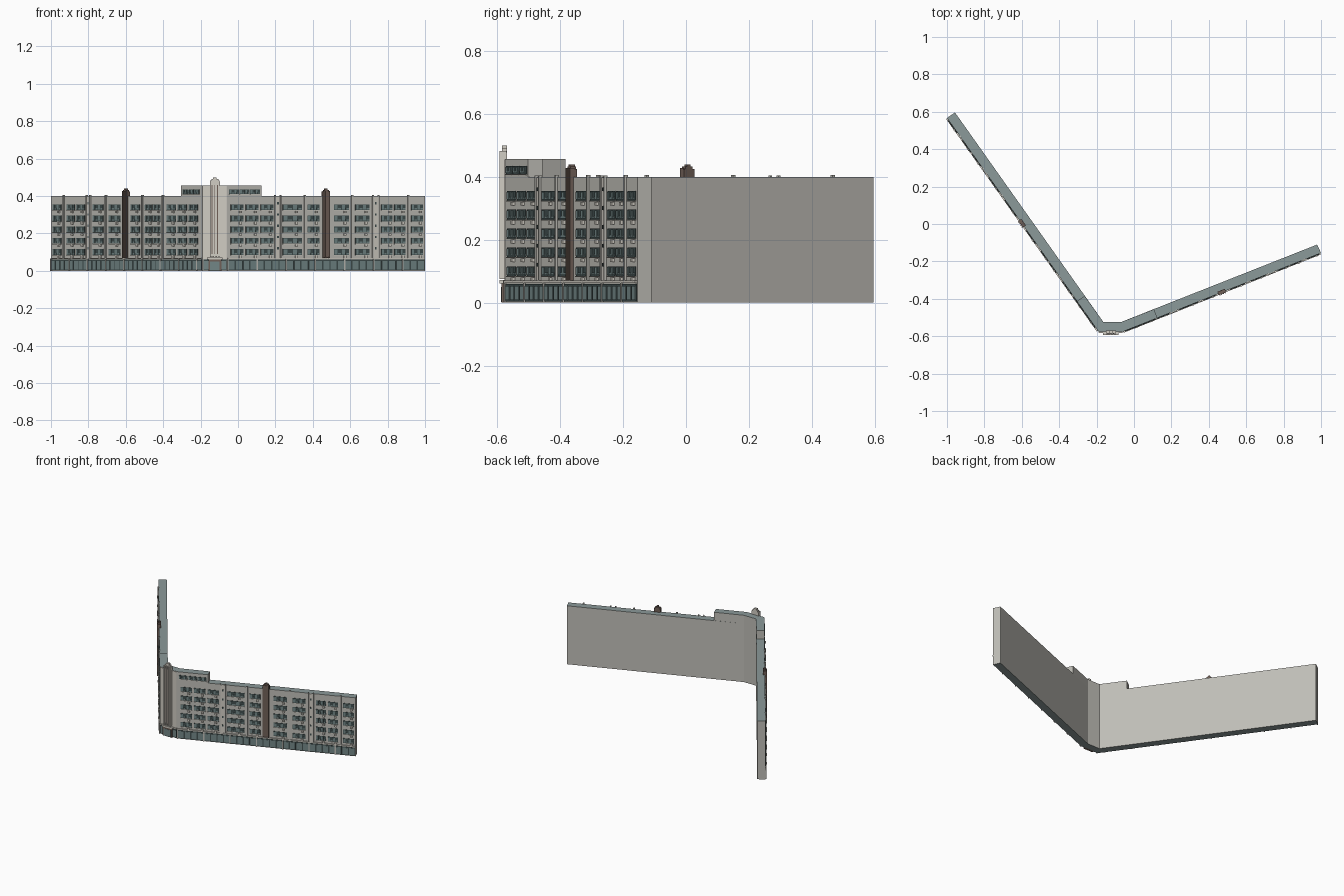
import bpy, bmesh
from mathutils import Vector

cube = bpy.data.objects.get("Cube")
if cube:
    bpy.data.objects.remove(cube)


def material(name, r, g, b):
    m = bpy.data.materials.new(name)
    m.use_nodes = True
    m.diffuse_color = (r, g, b, 1)
    m.node_tree.nodes["Principled BSDF"].inputs["Base Color"].default_value = (r, g, b, 1)
    return m


WALL = material("grey render", 0.52, 0.51, 0.47)
TRIM = material("pale stone", 0.64, 0.61, 0.55)
ROOF = material("grey teal roof", 0.26, 0.32, 0.32)
GLASS = material("teal glass", 0.17, 0.24, 0.24)
DARK = material("dark glass", 0.05, 0.075, 0.075)
BRICK = material("brown brick", 0.16, 0.115, 0.095)

# Facade line: left wing, short centre, right wing
FRONT = [Vector(p) for p in ((-1, 0.567), (-0.19, -0.575), (-0.058, -0.575), (1, -0.155))]
BACK = [Vector(p) for p in ((-0.957, 0.596), (-0.163, -0.525), (-0.071, -0.525), (0.979, -0.11))]
RIGHT_WING, CENTRE, LEFT_WING = 2, 1, 0
parts = {}


def along(wing, x, d=0.0):
    """Point of the facade at a given x, moved outward by d."""
    a, b = FRONT[wing], FRONT[wing + 1]
    u = (b - a).normalized()
    return a + u * ((x - a.x) / u.x) + Vector((u.y, -u.x)) * d


def prism(name, outline, z0, z1, mat):
    """Adds an upright prism to the named part."""
    bm = parts.setdefault(name, (bmesh.new(), mat))[0]
    low = [bm.verts.new((p.x, p.y, z0)) for p in outline]
    top = [bm.verts.new((p.x, p.y, z1)) for p in outline]
    bm.faces.new(low[::-1])
    bm.faces.new(top)
    n = len(outline)
    for i in range(n):
        j = (i + 1) % n
        bm.faces.new((low[i], low[j], top[j], top[i]))


def box(name, wing, x0, x1, z0, z1, d, mat, inner=-0.004):
    prism(name, [along(wing, x0, d), along(wing, x1, d),
                 along(wing, x1, inner), along(wing, x0, inner)], z0, z1, mat)


def length(wing, x0, x1):
    return (along(wing, x1) - along(wing, x0)).length


def rate(wing):
    """x travelled per unit of wall."""
    return 1 / length(wing, 0, 1)


# Main block and raised upper storey
prism("main_block", FRONT + BACK[::-1], 0, 0.40, WALL)
pl, pr = -0.305, 0.125
prism("upper_storey", [along(0, pl), FRONT[1], FRONT[2], along(2, pr),
                       along(2, pr, -0.05), BACK[2], BACK[1], along(0, pl, -0.05)],
      0.40, 0.457, WALL)


# One window: dark sheet, pale teal panes, sill and cooling unit below
def window(wing, xc, width, z, height, cooler=True):
    r = rate(wing)
    w = width * r
    x0 = xc - w / 2
    box("window_recesses", wing, x0, x0 + w, z, z + height, 0.002, DARK)
    panes = 4
    step = w / panes
    for i in range(panes):
        if i % 2 == 0:
            box("window_panes", wing, x0 + step * (i + 0.1), x0 + step * (i + 0.9),
                z + 0.003, z + height - 0.003, 0.004, GLASS)
        else:
            box("window_panes", wing, x0 + step * (i + 0.1), x0 + step * (i + 0.9),
                z + 0.003, z + height * 0.35, 0.004, GLASS)
    box("window_sills", wing, x0, x0 + w, z - 0.003, z, 0.005, TRIM)
    if cooler:
        xa = xc + w * 0.15
        box("cooling_units", wing, xa, xa + 0.014 * r, z - 0.016, z - 0.004, 0.009, TRIM)


# Five storeys of windows, set out between the piers
bays = {
    LEFT_WING: [(-0.995, -0.94), (-0.92, -0.815), (-0.78, -0.715), (-0.695, -0.622),
                (-0.578, -0.52), (-0.5, -0.41), (-0.385, -0.21)],
    RIGHT_WING: [(-0.045, 0.195), (0.23, 0.35), (0.365, 0.44), (0.505, 0.6),
                 (0.62, 0.71), (0.76, 0.9), (0.92, 0.995)],
}
for wing, spans in bays.items():
    for x0, x1 in spans:
        count = max(1, round(length(wing, x0, x1) / 0.088))
        step = (x1 - x0) / count
        wide = length(wing, 0, step) * 0.85
        for floor in range(5):
            for i in range(count):
                window(wing, x0 + step * (i + 0.5), wide, 0.085 + 0.06 * floor, 0.031)

# Upper storey windows
for wing, x0, x1 in ((LEFT_WING, -0.295, -0.205), (RIGHT_WING, -0.05, 0.118)):
    count = 3
    step = (x1 - x0) / count
    for i in range(count):
        window(wing, x0 + step * (i + 0.5), length(wing, 0, step) * 0.92, 0.41, 0.025, False)

# Shopfront glazing and ledge on the ground floor
for wing in (LEFT_WING, CENTRE, RIGHT_WING):
    x0, x1 = FRONT[wing].x + 0.003, FRONT[wing + 1].x - 0.003
    box("shopfront_frame", wing, x0, x1, 0.004, 0.06, 0.002, DARK)
    box("ground_ledge", wing, x0, x1, 0.063, 0.07, 0.007, TRIM)
    count = round(length(wing, x0, x1) / 0.042)
    step = (x1 - x0) / count
    for i in range(count):
        a = x0 + step * i
        box("shopfront_panes", wing, a + step * 0.1, a + step * 0.9, 0.008, 0.054, 0.004, GLASS)
        if i % 4 == 0:
            box("shopfront_posts", wing, a - step * 0.08, a + step * 0.08, 0, 0.063, 0.006, WALL)

# Slender fins dividing the wings
fins = {LEFT_WING: (-0.93, -0.705, -0.51, -0.4), RIGHT_WING: (0.357, 0.61, 0.91)}
for wing, places in fins.items():
    for x in places:
        h = 0.005 * rate(wing)
        box("wall_fins", wing, x - h, x + h, 0.07, 0.406, 0.007, WALL)

# Pale stair strips with small square lights
for wing, x in ((LEFT_WING, -0.798), (RIGHT_WING, 0.212), (RIGHT_WING, 0.735)):
    h = 0.016 * rate(wing)
    box("stair_strips", wing, x - h, x + h, 0.07, 0.398, 0.004, TRIM)
    for side in (-1, 1):
        xs = x + side * h
        box("stair_fins", wing, xs - 0.2 * h, xs + 0.2 * h, 0.07, 0.405, 0.008, WALL)
    for floor in range(5):
        z = 0.115 + 0.06 * floor
        box("stair_lights", wing, x - 0.3 * h, x + 0.3 * h, z, z + 0.012, 0.006, DARK)

# Brown brick piers with stepped crowns
for wing, x in ((LEFT_WING, -0.6), (RIGHT_WING, 0.47)):
    h = 0.021 * rate(wing)
    box("brick_piers", wing, x - h, x + h, 0.075, 0.425, 0.008, BRICK, -0.012)
    box("pier_crowns", wing, x - 0.65 * h, x + 0.65 * h, 0.425, 0.433, 0.007, BRICK, -0.011)
    box("pier_crowns", wing, x - 0.3 * h, x + 0.3 * h, 0.433, 0.44, 0.006, BRICK, -0.01)
    for k in (-0.75, -0.25, 0.25, 0.75):
        box("pier_ribs", wing, x + (k - 0.12) * h, x + (k + 0.12) * h, 0.07, 0.428, 0.012, BRICK)

# Central tower: pale flanks, ribbed shaft, stepped top
box("tower_flanks", CENTRE, -0.186, -0.062, 0.07, 0.455, 0.003, TRIM)
xc = -0.124
for half, z0, z1, d in ((0.027, 0.08, 0.478, 0.01), (0.019, 0.478, 0.49, 0.01),
                        (0.01, 0.49, 0.5, 0.01)):
    box("tower_shaft", CENTRE, xc - half, xc + half, z0, z1, d, TRIM, -0.006)
for k in (-0.022, -0.0075, 0.0075, 0.022):
    box("tower_ribs", CENTRE, xc + k - 0.0035, xc + k + 0.0035, 0.075, 0.482, 0.018, TRIM)
for k in (-0.0145, 0, 0.0145):
    box("tower_slots", CENTRE, xc + k - 0.002, xc + k + 0.002, 0.09, 0.46, 0.012, BRICK)

# Entrance under the tower
box("entrance_surround", CENTRE, xc - 0.035, xc + 0.035, 0, 0.062, 0.012, BRICK)
box("entrance_doors", CENTRE, xc - 0.026, xc + 0.026, 0.002, 0.05, 0.014, GLASS)
box("entrance_canopy", CENTRE, xc - 0.042, xc + 0.042, 0.062, 0.072, 0.018, TRIM)

# Turn every part into an object; roofs and undersides take the roof colour
for name, (bm, mat) in parts.items():
    bmesh.ops.recalc_face_normals(bm, faces=bm.faces)
    mesh = bpy.data.meshes.new(name)
    mesh.materials.append(mat)
    if name in ("main_block", "upper_storey"):
        mesh.materials.append(ROOF)
        for f in bm.faces:
            f.material_index = int(abs(f.normal.z) > 0.5)
    bm.to_mesh(mesh)
    bm.free()
    bpy.context.collection.objects.link(bpy.data.objects.new(name, mesh))
